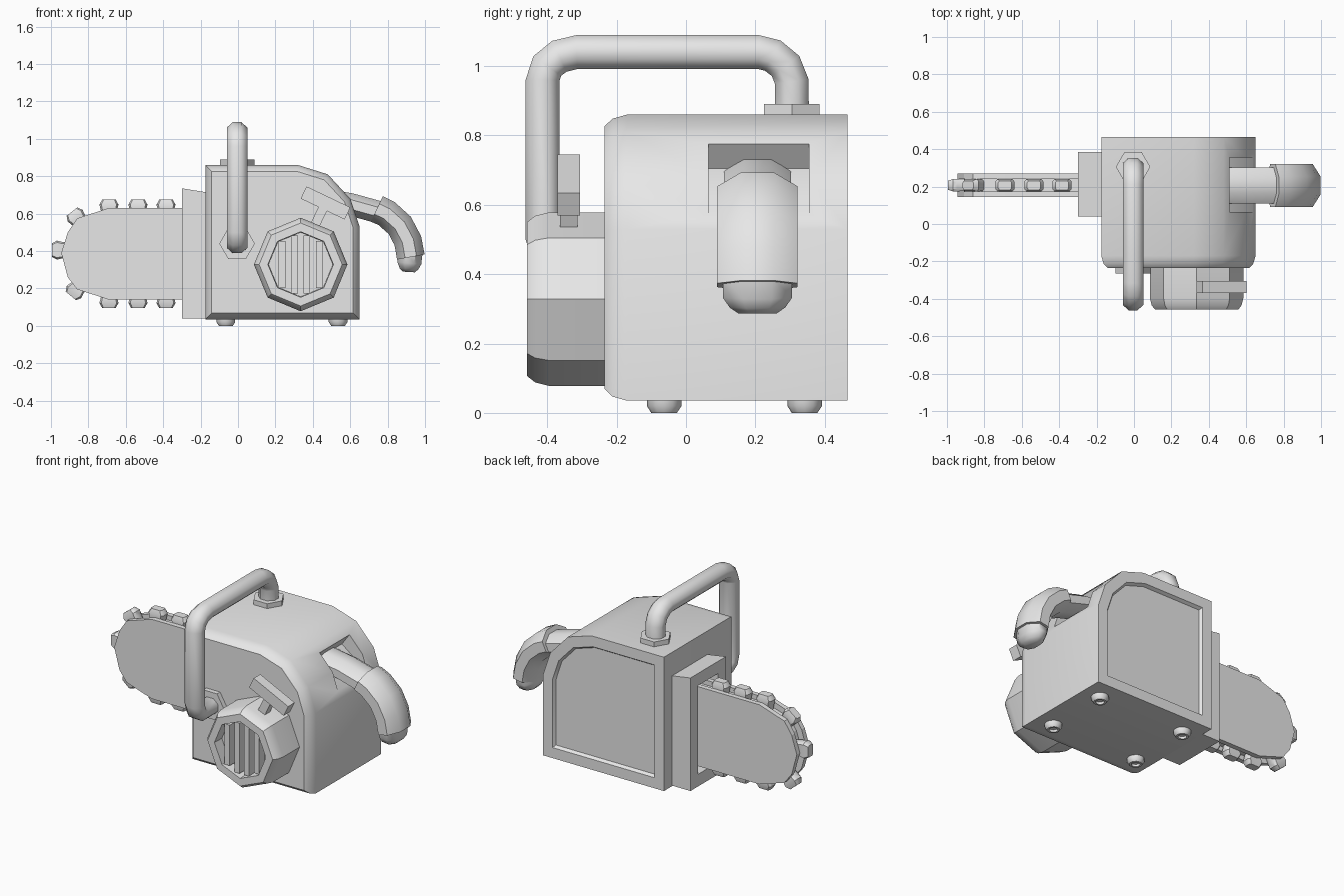
import bpy, bmesh
from math import cos, sin, pi, radians
from mathutils import Vector, Matrix

cube = bpy.data.objects.get("Cube")
if cube:
    bpy.data.objects.remove(cube, do_unlink=True)

grey = bpy.data.materials.new("plain_grey")
grey.use_nodes = True
grey.diffuse_color = (0.8, 0.8, 0.8, 1)
grey.node_tree.nodes["Principled BSDF"].inputs["Base Color"].default_value = (0.8, 0.8, 0.8, 1)


def finish(name, bm, angle=0):
    bmesh.ops.recalc_face_normals(bm, faces=bm.faces)
    mesh = bpy.data.meshes.new(name)
    bm.to_mesh(mesh)
    bm.free()
    mesh.materials.append(grey)
    ob = bpy.data.objects.new(name, mesh)
    bpy.context.collection.objects.link(ob)
    if angle:
        smooth(ob, angle)
    return ob


def smooth(ob, angle):
    bpy.ops.object.select_all(action='DESELECT')
    ob.select_set(True)
    bpy.context.view_layer.objects.active = ob
    bpy.ops.object.shade_smooth_by_angle(angle=radians(angle))


def loft_mesh(rings):
    """Skin a stack of equal-length rings and cap both ends."""
    bm = bmesh.new()
    vs = [[bm.verts.new(p) for p in ring] for ring in rings]
    for a, b in zip(vs, vs[1:]):
        for i in range(len(a)):
            j = (i + 1) % len(a)
            bm.faces.new((a[i], a[j], b[j], b[i]))
    bm.faces.new(vs[0])
    bm.faces.new(vs[-1])
    bmesh.ops.recalc_face_normals(bm, faces=bm.faces)
    return bm


def prism(profile, y0, y1):
    return loft_mesh([[(x, y, z) for x, z in profile] for y in (y0, y1)])


def facing(bm, direction):
    d = Vector(direction)
    bm.normal_update()
    return [max(bm.faces, key=lambda f: f.normal.dot(d) + 0.001 * f.calc_center_median().dot(d))]


def inset(bm, direction, thickness, depth):
    bmesh.ops.inset_individual(bm, faces=facing(bm, direction), thickness=thickness,
                               depth=depth, use_even_offset=True)


def box(name, centre, size, tilt=0):
    bm = bmesh.new()
    bmesh.ops.create_cube(bm, size=1, matrix=Matrix.Translation(centre)
                          @ Matrix.Rotation(tilt, 4, 'Y') @ Matrix.Diagonal((*size, 1)))
    return finish(name, bm)


def turned(name, centre, axis, rings, sides, phase=0, angle=0):
    """Stack of polygons (radius, distance along axis)."""
    rot = Vector((0, 0, 1)).rotation_difference(Vector(axis)).to_matrix()
    pts = [[Vector(centre) + rot @ Vector((r * cos(2 * pi * (i + phase) / sides),
                                           r * sin(2 * pi * (i + phase) / sides), h))
            for i in range(sides)] for r, h in rings]
    return finish(name, loft_mesh(pts), angle)


def tube(name, path, side, angle=50):
    """Octagonal tube; path items are (point, in-plane radius, sideways radius)."""
    side = Vector(side)
    pts = [Vector(p[0]) for p in path]
    rings = []
    for i, (_, a, b) in enumerate(path):
        t = (pts[min(i + 1, len(pts) - 1)] - pts[max(i - 1, 0)]).normalized()
        n = t.cross(side)
        k = 1 / cos(pi / 8)
        rings.append([pts[i] + k * (n * a * cos(w) + side * b * sin(w))
                      for w in [(j + 0.5) * pi / 4 for j in range(8)]])
    return finish(name, loft_mesh(rings), angle)


# Engine housing: rounded front rim, recessed rear panel
profile = [(-.175, .035), (.65, .035), (.65, .53), (.6, .68), (.48, .81), (.32, .86), (-.175, .86)]
bm = prism(profile, .465, -.17)
inset(bm, (0, -1, 0), .012, .042)
inset(bm, (0, -1, 0), .022, .023)
inset(bm, (0, 1, 0), .065, 0)
inset(bm, (0, 1, 0), .012, -.018)
body = finish("engine_housing", bm)

# Notch where the rear handle enters the housing
notch = finish("notch_cutter", prism([(.515, .78), (.46, .705), (.645, .565), (.8, .55), (.8, .8), (.53, .8)],
                                     .065, .355))
notch.hide_render = True
mod = body.modifiers.new("notch", 'BOOLEAN')
mod.object = notch
mod.solver = 'EXACT'
bpy.ops.object.select_all(action='DESELECT')
bpy.context.view_layer.objects.active = body
body.select_set(True)
bpy.ops.object.modifier_apply(modifier="notch")
bpy.data.objects.remove(notch, do_unlink=True)
smooth(body, 35)

# Bar mount with a slot on its outer face
bm = prism([(-.3, .038), (-.175, .038), (-.175, .715), (-.3, .735)], .04, .385)
inset(bm, (-1, 0, 0), .075, 0)
inset(bm, (-1, 0, 0), .001, -.1)
finish("bar_mount", bm)

# Guide bar: two side plates around a slimmer core
outline = [(-.22, .63), (-.69, .63), (-.86, .575), (-.91, .5), (-.945, .39),
           (-.91, .26), (-.86, .195), (-.69, .14), (-.22, .14)]
mid_y = .207
for label, s in (("front", -1), ("back", 1)):
    finish(label + "_bar_plate", prism(outline, mid_y + s * .033, mid_y + s * .063))
core = [(x * .96, .385 + (z - .385) * .88) for x, z in outline]
finish("bar_core", prism(core, mid_y - .033, mid_y + .033))

# Chain teeth: position on the bar edge and outward angle
teeth = [(x, z, a) for x in (-.69, -.535, -.385) for z, a in ((.63, 90), (.14, -90))]
teeth += [(-.86, .575, 128), (-.95, .405, 180), (-.865, .195, -130)]
for i, (x, z, a) in enumerate(teeth):
    out = Vector((cos(radians(a)), 0, sin(radians(a))))
    along = Vector((-out.z, 0, out.x))
    rings = []
    for h, l, w in ((-.06, .035, .028), (-.005, .045, .033), (.018, .051, .033), (.045, .036, .024)):
        c = Vector((x, mid_y, z)) + out * h
        rings.append([c + along * l * u + Vector((0, w * v, 0))
                      for u, v in ((-1, -.6), (-.8, -1), (.8, -1), (1, -.6),
                                   (1, .6), (.8, 1), (-.8, 1), (-1, .6))])
    finish("chain_tooth_%d" % (i + 1), loft_mesh(rings), 35)

# Front handle loop with hexagonal collars
loop = [(.305, .86), (.305, .955), (.287, 1.0), (.25, 1.03), (.21, 1.04), (-.315, 1.04), (-.365, 1.028),
        (-.4, 1.0), (-.413, .96), (-.413, .5), (-.4, .46), (-.365, .437), (-.22, .437)]
tube("front_handle", [((-.005, y, z), .049, .055) for y, z in loop], (1, 0, 0))
turned("top_collar", (-.005, .305, .85), (0, 0, 1), [(.092, 0), (.092, .04)], 6)
turned("front_collar", (-.005, -.225, .44), (0, -1, 0), [(.095, 0), (.095, .04)], 6)

# Starter cover with recessed grille
hub = Vector((.335, 0, .328))
turned("starter_cover", hub, (0, -1, 0),
       [(.25, .2), (.25, .395), (.24, .435), (.222, .458), (.175, .458), (.172, .39)], 8, angle=30)
for i, (dx, height) in enumerate([(-.1, .25), (-.033, .31), (.033, .31), (.1, .25)]):
    box("grille_slat_%d" % (i + 1), hub + Vector((dx, -.412, 0)), (.036, .06, height))

# Pull cord grip
tilt = radians(25.5)
grip = Vector((.468, -.338, .657))
box("pull_grip", grip, (.26, .064, .072), tilt)
box("pull_stem", grip + Vector((-sin(tilt), 0, -cos(tilt))) * .08, (.05, .05, .14), tilt)

# Rear handle: neck, curved grip and end cap
hy = .206
tube("rear_handle_neck", [((x, hy, z), .06, .097) for x, z in ((.46, .672), (.6, .65), (.78, .6))], (0, 1, 0))
grip_path = [(.742, .625), (.795, .6), (.865, .537), (.908, .455), (.924, .368)]
tube("rear_handle_grip", [((x, hy, z), .075, .116) for x, z in grip_path], (0, 1, 0))
cap_path = [(.924, .4, .064, .1), (.916, .335, .064, .1), (.914, .305, .05, .08), (.913, .288, .033, .056)]
tube("rear_handle_cap", [((x, hy, z), a, b) for x, z, a, b in cap_path], (0, 1, 0))

# Feet with hollow centres
for x, xs in ((-.065, "right"), (.535, "left")):
    for y, ys in ((-.063, "front"), (.342, "back")):
        turned("%s_%s_foot" % (ys, xs), (x, y, 0), (0, 0, 1),
               [(.025, .015), (.025, 0), (.037, 0), (.05, .02), (.05, .045)], 12, angle=35)
